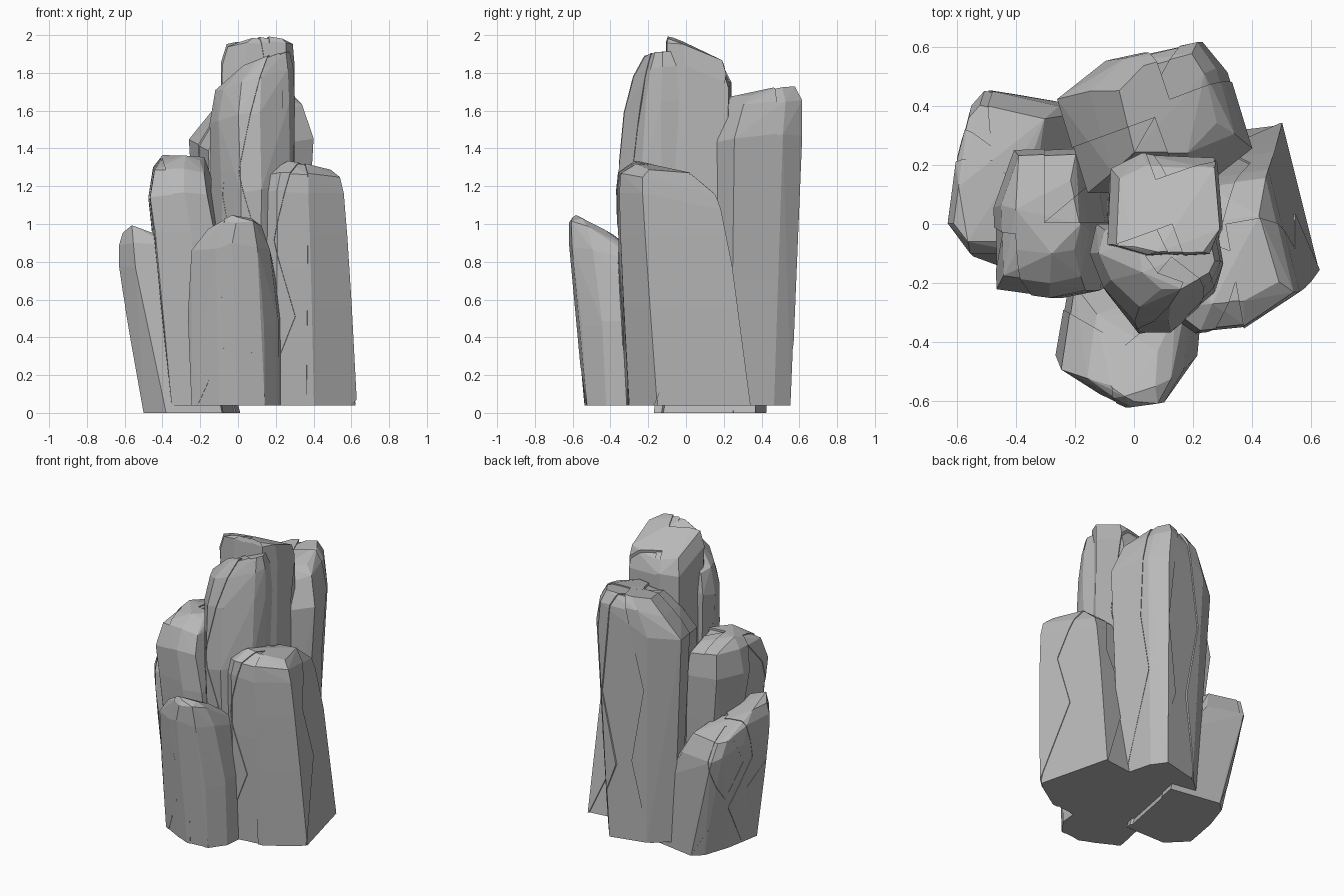
import bpy
import bmesh
import math
import random
from mathutils import Vector

if "Cube" in bpy.data.objects:
    bpy.data.objects.remove(bpy.data.objects["Cube"], do_unlink=True)

stone = bpy.data.materials.new("grey_stone")
stone.use_nodes = True
colour = (0.48, 0.48, 0.48, 1)
stone.diffuse_color = colour
stone.node_tree.nodes["Principled BSDF"].inputs["Base Color"].default_value = colour


def hull(points):
    """Closed convex stone through the given points."""
    bm = bmesh.new()
    for p in points:
        bm.verts.new(p)
    bmesh.ops.convex_hull(bm, input=bm.verts)
    loose = [v for v in bm.verts if not v.link_faces]
    bmesh.ops.delete(bm, geom=loose, context="VERTS")
    return bm


def cut(points, origin, normal):
    """Keep the part of a convex stone on the side the normal points to."""
    if len(points) < 4:
        return []
    bm = hull(points)
    geom = bm.verts[:] + bm.edges[:] + bm.faces[:]
    bmesh.ops.bisect_plane(bm, geom=geom, dist=1e-5, plane_co=origin,
                           plane_no=normal, clear_inner=True)
    kept = [v.co.copy() for v in bm.verts]
    bm.free()
    return kept


def stone_points(outline, levels, tilt, rng):
    """Fit the outline to the box of each level and lean the top."""
    top = levels[-1][0]
    points = []
    for i, (z, x0, x1, y0, y1) in enumerate(levels):
        for u, v in outline:
            x, y = x0 + u * (x1 - x0), y0 + v * (y1 - y0)
            lean = tilt[0] * (x - (x0 + x1) / 2) + tilt[1] * (y - (y0 + y1) / 2)
            rough = rng.uniform(-1, 1) * 0.02 if i else 0
            points.append(Vector((x, y, z + lean * (z / top) ** 3 + rough)))
    return points


def shell(points, centre, size):
    """Shrink a stone towards its axis, leaving the base in place."""
    base = min(p.z for p in points)
    moved = []
    for p in points:
        q = centre + (p - centre) * size
        q.z = base + (p.z - base) * (1 - (1 - size) * 0.3)
        moved.append(q)
    return moved


def add_to(mesh_bm, points):
    if len(points) < 4:
        return
    part = hull(points)
    bmesh.ops.dissolve_limit(part, angle_limit=math.radians(3),
                             verts=part.verts[:], edges=part.edges[:])
    part_mesh = bpy.data.meshes.new("part")
    part.to_mesh(part_mesh)
    part.free()
    mesh_bm.from_mesh(part_mesh)
    bpy.data.meshes.remove(part_mesh)


def ledge(mesh_bm, points, centre, angle, rng):
    """Raised layer whose edge zigzags down the side of the stone."""
    out = Vector((math.cos(angle), math.sin(angle), 0))
    along = Vector((-out.y, out.x, 0))
    low, high = min(p.z for p in points), max(p.z for p in points)
    side = rng.choice((-1, 1))
    knots = [0, rng.uniform(0.3, 0.45), rng.uniform(0.55, 0.7), 1]
    shifts = [-0.12, 0.06, -0.03, 0.08]
    shifts = [s * side + rng.uniform(-0.04, 0.04) for s in shifts]
    for i in range(3):
        a = centre + along * shifts[i]
        b = centre + along * shifts[i + 1]
        a.z = low + knots[i] * (high - low)
        b.z = low + knots[i + 1] * (high - low)
        piece = cut(points, centre, out)
        if i > 0:
            piece = cut(piece, a, Vector((0, 0, 1)))
        if i < 2:
            piece = cut(piece, b, Vector((0, 0, -1)))
        piece = cut(piece, a, out.cross(b - a).normalized() * side)
        add_to(mesh_bm, piece)


def rock(name, seed, outline, levels, tilt, faces):
    """Chiselled stone with layered ledges on the listed compass angles."""
    rng = random.Random(seed)
    points = stone_points(outline, levels, tilt, rng)
    mid = levels[len(levels) // 2]
    centre = Vector(((mid[1] + mid[2]) / 2, (mid[3] + mid[4]) / 2, 0))
    bm = bmesh.new()
    add_to(bm, shell(points, centre, 0.965))
    for i, angle in enumerate(faces):
        size = 1 - 0.018 * (i % 2)
        ledge(bm, shell(points, centre, size), centre, math.radians(angle), rng)
    bmesh.ops.recalc_face_normals(bm, faces=bm.faces[:])
    mesh = bpy.data.meshes.new(name)
    bm.to_mesh(mesh)
    bm.free()
    mesh.materials.append(stone)
    bpy.context.collection.objects.link(bpy.data.objects.new(name, mesh))


# Tall stones in the middle
rock("centre_spire", 1,
     [(0, .1), (.3, 0), (.9, .03), (1, .3), (.95, .97), (.3, 1), (.03, .85)],
     [(.04, -.1, .3, -.15, .24), (1.4, -.09, .3, -.11, .24),
      (1.8, -.09, .3, -.11, .24), (1.91, -.06, .29, -.11, .2),
      (1.95, .0, .26, -.1, .08)],
     (0, -.43), [20, 110, 200, 300])
rock("front_spire", 2,
     [(0, .7), (.1, .35), (.33, 0), (.58, .0), (.93, .35), (1, .6), (.95, 1), (.05, 1)],
     [(.04, -.12, .28, -.3, 0), (1.2, -.13, .31, -.37, 0),
      (1.6, -.15, .31, -.33, 0), (1.78, -.12, .3, -.28, -.02),
      (1.88, .0, .28, -.22, -.06)],
     (.5, 0), [250, 280, 215, 320])

# Wide stones at the sides and back
rock("right_rock", 3,
     [(1, .25), (.78, 1), (.3, .95), (0, .6), (0, .15), (.25, 0), (.6, .03)],
     [(.04, .06, .63, -.32, .35), (.8, .08, .59, -.36, .25),
      (1.13, .09, .56, -.37, .19), (1.22, .12, .54, -.36, .16),
      (1.29, .19, .49, -.27, .03)],
     (0, -.2), [10, 290, 250, 80])
rock("back_rock", 4,
     [(0, .62), (.25, .87), (.75, 1), (.88, .8), (1, .3), (.7, 0), (.15, 0)],
     [(.04, -.18, .32, .1, .56), (.8, -.22, .36, .1, .58),
      (1.45, -.26, .4, .1, .62), (1.61, -.15, .34, .17, .62),
      (1.69, -.05, .28, .24, .58)],
     (.1, .15), [110, 60, 20, 150])
rock("left_rock", 5,
     [(.02, .05), (.55, 0), (.9, .05), (1, .4), (.85, 1), (.2, .98), (0, .6)],
     [(.04, -.36, 0, -.2, .2), (.9, -.44, -.08, -.25, .25),
      (1.15, -.475, -.13, -.25, .26), (1.29, -.45, -.15, -.2, .24),
      (1.35, -.4, -.18, -.1, .15)],
     (0, 0), [270, 235, 180, 130])

# Short stones at the front and far side
rock("front_rock", 6,
     [(0, .3), (.3, .1), (.5, 0), (.8, .04), (.95, .3), (1, 1), (.1, 1)],
     [(.04, -.25, .24, -.54, -.15), (.5, -.27, .24, -.57, -.15),
      (.83, -.25, .19, -.62, -.2), (.95, -.16, .14, -.62, -.3),
      (1, -.08, .08, -.6, -.43)],
     (0, -.5), [270, 240, 310, 200])
rock("side_rock", 7,
     [(0, .2), (.23, 0), (.8, 0), (1, .9), (.32, 1), (.2, .91), (.08, .6)],
     [(0, -.5, .02, -.17, .43), (.5, -.59, -.1, -.13, .45),
      (.74, -.63, -.25, -.11, .46), (.85, -.63, -.3, -.1, .41),
      (.93, -.61, -.4, -.06, .25)],
     (-.18, -.25), [180, 140, 230, 100])
